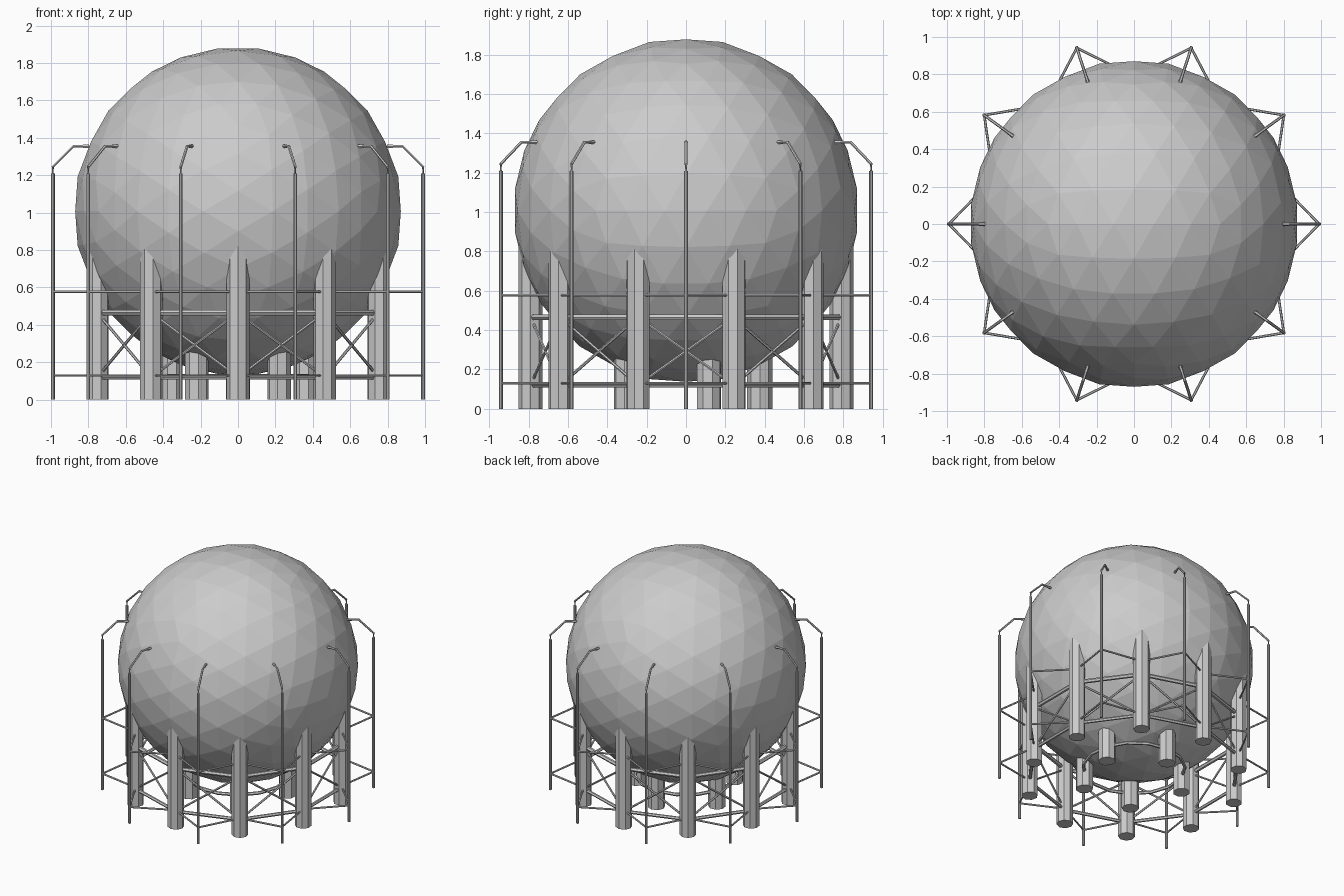
import bpy, bmesh
from math import sin, cos, pi, sqrt
from mathutils import Vector

if "Cube" in bpy.data.objects:
    bpy.data.objects.remove(bpy.data.objects["Cube"])

CZ, R = 1.008, 0.877


def finish(bm, name):
    bmesh.ops.recalc_face_normals(bm, faces=bm.faces)
    me = bpy.data.meshes.new(name)
    bm.to_mesh(me)
    bm.free()
    ob = bpy.data.objects.new(name, me)
    bpy.context.collection.objects.link(ob)
    return ob


def polar(r, a, z):
    return Vector((r * sin(a), -r * cos(a), z))


def add_tube(bm, pts, r, sides=6, closed=False, turn=0.0):
    """Sweep a regular polygon along a path with mitred bends."""
    n = len(pts)
    rings = []
    for i, p in enumerate(pts):
        a = pts[i - 1] if (i or closed) else p
        b = pts[(i + 1) % n] if (i < n - 1 or closed) else p
        d0 = (p - a) if a != p else (b - p)
        d1 = (b - p) if b != p else (p - a)
        t = (d0.normalized() + d1.normalized()).normalized()
        if abs(t.z) > 0.999:
            side = Vector((p.y, -p.x, 0)).normalized()
        else:
            side = t.cross(Vector((0, 0, 1))).normalized()
        up = side.cross(t)
        rings.append([bm.verts.new(p + r * (side * cos(turn + 2 * pi * k / sides)
                                            + up * sin(turn + 2 * pi * k / sides)))
                      for k in range(sides)])
    for i in range(n if closed else n - 1):
        A, B = rings[i], rings[(i + 1) % n]
        for k in range(sides):
            m = (k + 1) % sides
            bm.faces.new((A[k], A[m], B[m], B[k]))
    if not closed:
        bm.faces.new(rings[0])
        bm.faces.new(rings[-1])


# Geodesic tank: icosahedron with an edge on top, each edge split in five
g = (1 + sqrt(5)) / 2
bm = bmesh.new()
for s in (-1, 1):
    for t in (-g, g):
        for co in ((s, 0, t), (t, s, 0), (0, t, s)):
            bm.verts.new(co)
bmesh.ops.convex_hull(bm, input=bm.verts)
points = {}
for f in bm.faces:
    a, b, c = (v.co for v in f.verts)
    for i in range(6):
        for j in range(6 - i):
            p = (a * i + b * j + c * (5 - i - j)).normalized() * R
            points[tuple(round(x, 4) + 0.0 for x in p)] = p
bm.free()
bm = bmesh.new()
for p in points.values():
    bm.verts.new(p + Vector((0, 0, CZ)))
bmesh.ops.convex_hull(bm, input=bm.verts)
finish(bm, "spherical_tank")

step = pi / 5
cols = [i * step for i in range(10)]

# Outer and inner support columns
for i, a in enumerate(cols):
    bm = bmesh.new()
    add_tube(bm, [polar(0.79, a, 0), polar(0.79, a, 0.86)], 0.061, 8)
    finish(bm, f"outer_column_{i}")
for i in range(5):
    a = pi + i * 2 * step
    bm = bmesh.new()
    add_tube(bm, [polar(0.375, a, 0), polar(0.375, a, 0.3)], 0.064, 8)
    finish(bm, f"inner_column_{i}")

# Ring pipe joining the inner columns
bm = bmesh.new()
add_tube(bm, [polar(0.375, pi + k * 2 * pi / 15, 0.125) for k in range(15)], 0.013, 6, True)
finish(bm, "inner_ring_pipe")

# Horizontal beams and cross braces between outer columns
beams, braces = bmesh.new(), bmesh.new()
for a in cols:
    b = a + step
    for z, r in ((0.465, 0.016), (0.12, 0.013)):
        add_tube(beams, [polar(0.79, a, z), polar(0.79, b, z)], r)
    for z0, z1 in ((0.465, 0.12), (0.12, 0.465)):
        add_tube(braces, [polar(0.79, a, z0), polar(0.79, b, z1)], 0.008)
finish(beams, "column_beams")
finish(braces, "cross_braces")

# Spray pipes around the tank and the struts holding them
for i, c in enumerate(cols):
    a = c + step / 2
    bm = bmesh.new()
    add_tube(bm, [polar(0.99, a, 0), polar(0.99, a, 1.21)], 0.0105, 8)
    add_tube(bm, [polar(0.99, a, 1.2), polar(0.99, a, 1.245),
                  polar(0.88, a, 1.355), polar(0.80, a, 1.355)], 0.008, 6)
    add_tube(bm, [polar(0.83, a, 1.355), polar(0.797, a, 1.355)], 0.0095, 6)
    finish(bm, f"spray_pipe_{i}")
    bm = bmesh.new()
    for z in (0.13, 0.577):
        for k in (-1, 1):
            add_tube(bm, [polar(0.99, a, z), polar(0.79, a + k * step / 2, z)], 0.007)
    finish(bm, f"spray_pipe_struts_{i}")
